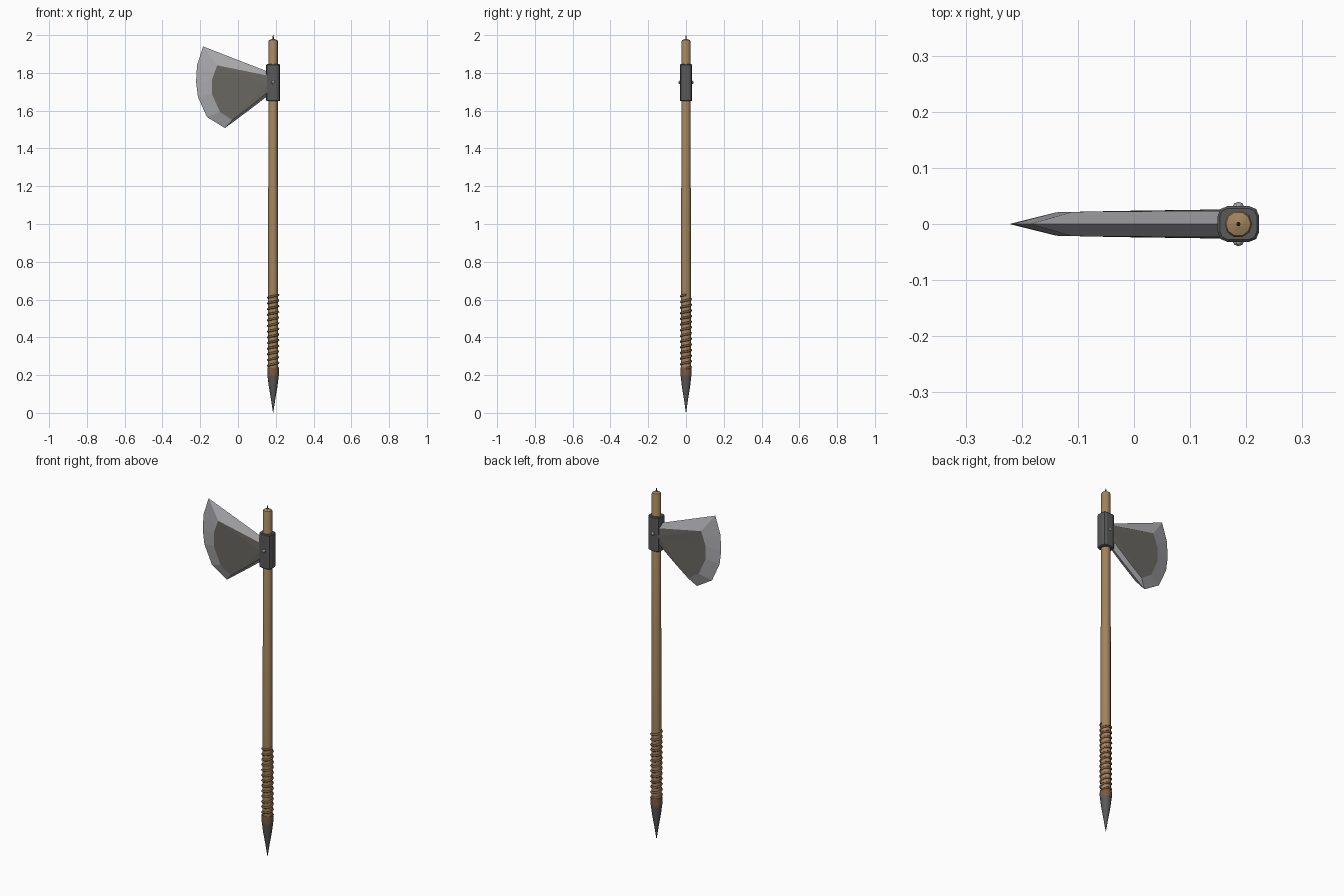
import bpy, bmesh, math

if "Cube" in bpy.data.objects:
    bpy.data.objects.remove(bpy.data.objects["Cube"])

AX = 0.186  # x of the shaft axis


def material(name, rgb):
    m = bpy.data.materials.new(name)
    m.diffuse_color = (*rgb, 1)
    m.use_nodes = True
    m.node_tree.nodes["Principled BSDF"].inputs["Base Color"].default_value = m.diffuse_color
    return m


WOOD = material("wood", (0.36, 0.23, 0.11))
LEATHER = material("leather", (0.20, 0.10, 0.05))
IRON = material("dark_iron", (0.10, 0.10, 0.10))
CHEEK = material("blade_iron", (0.14, 0.135, 0.12))
STEEL = material("honed_steel", (0.40, 0.40, 0.42))


def finish(name, bm, *mats):
    bmesh.ops.recalc_face_normals(bm, faces=bm.faces)
    me = bpy.data.meshes.new(name)
    bm.to_mesh(me)
    bm.free()
    for m in mats:
        me.materials.append(m)
    ob = bpy.data.objects.new(name, me)
    bpy.context.collection.objects.link(ob)
    return ob


def lathe(name, profile, mat, sides=10, smooth=True):
    """Revolve (radius, z) points around the shaft axis."""
    bm = bmesh.new()
    rings = []
    for r, z in profile:
        rings.append([bm.verts.new((AX + r * math.cos(2 * math.pi * i / sides),
                                    r * math.sin(2 * math.pi * i / sides), z))
                      for i in range(sides)])
    for a, b in zip(rings, rings[1:]):
        for i in range(sides):
            j = (i + 1) % sides
            bm.faces.new((a[i], a[j], b[j], b[i]))
    bm.faces.new(rings[0])
    bm.faces.new(rings[-1])
    ob = finish(name, bm, mat)
    if smooth:
        ob.data.shade_smooth()
        ob.data.set_sharp_from_angle(angle=math.radians(40))
    return ob


# Shaft, butt collar and spike
lathe("shaft", [(0.027, 0.2), (0.027, 0.64), (0.0265, 1.19), (0.0245, 1.2),
                (0.0245, 1.968), (0.022, 1.973), (0.004, 1.98)], WOOD)
lathe("top_pin", [(0.004, 1.97), (0.004, 1.99), (0.001, 2.0)], IRON, 6)
lathe("grip_collar", [(0.03, 0.195), (0.031, 0.215), (0.03, 0.24)], LEATHER)
lathe("butt_spike", [(0.0005, 0.0), (0.012, 0.075), (0.023, 0.14),
                     (0.029, 0.19), (0.03, 0.205)], IRON)

# Spiral leather wrap
TURNS, STEPS = 13, 10
cu = bpy.data.curves.new("grip_wrap", 'CURVE')
cu.dimensions = '3D'
cu.bevel_depth = 0.0065
cu.bevel_resolution = 1
cu.use_fill_caps = True
sp = cu.splines.new('POLY')
n = TURNS * STEPS
sp.points.add(n)
for i in range(n + 1):
    a = 2 * math.pi * i / STEPS
    sp.points[i].co = (AX + 0.0265 * math.cos(a), 0.0265 * math.sin(a),
                       0.235 + 0.39 * i / n, 1)
cu.materials.append(LEATHER)
bpy.context.collection.objects.link(bpy.data.objects.new("grip_wrap", cu))

# Socket around the shaft, with rounded edges
bm = bmesh.new()
bmesh.ops.create_cube(bm, size=1)
for v in bm.verts:
    v.co = (AX + v.co.x * 0.074, v.co.y * 0.064, 1.748 + v.co.z * 0.196)
upright = [e for e in bm.edges if abs(e.verts[0].co.z - e.verts[1].co.z) > 0.1]
bmesh.ops.bevel(bm, geom=upright, offset=0.018, segments=2, profile=0.5,
                affect='EDGES')
rim = [e for e in bm.edges if abs(e.verts[0].co.z - e.verts[1].co.z) < 0.01]
bmesh.ops.bevel(bm, geom=rim, offset=0.004, segments=1, affect='EDGES')
finish("socket", bm, IRON)

# Rivets on both sides
for s, side in ((-1, "front"), (1, "back")):
    bm = bmesh.new()
    bmesh.ops.create_uvsphere(bm, u_segments=8, v_segments=6, radius=0.01)
    for v in bm.verts:
        v.co = (AX + v.co.x, s * 0.031 + v.co.y * 0.85, 1.75 + v.co.z)
    finish("rivet_" + side, bm, STEEL)

# Blade: a central ridge outline and a raised cheek on each side
outer = [(0.16, 1.806), (-0.185, 1.94), (-0.217, 1.84), (-0.222, 1.751),
         (-0.212, 1.672), (-0.164, 1.566), (-0.069, 1.508), (0.055, 1.60),
         (0.16, 1.68)]
inner = [(0.16, 1.785), (-0.11, 1.84), (-0.125, 1.80), (-0.138, 1.762),
         (-0.138, 1.688), (-0.095, 1.593), (-0.03, 1.55), (0.06, 1.618),
         (0.16, 1.70)]
bm = bmesh.new()
ridge = [bm.verts.new((x, 0, z)) for x, z in outer]
for s in (-1, 1):
    cheek = [bm.verts.new((x, s * (0.0235 + 0.022 * min(0, x + 0.02)), z))
             for x, z in inner]
    hub = bm.verts.new((0.16, s * 0.026, 1.742))
    for i in range(len(outer) - 1):
        f = bm.faces.new((ridge[i], ridge[i + 1], cheek[i + 1], cheek[i]))
        f.material_index = 1
        bm.faces.new((cheek[i], cheek[i + 1], hub))
    bm.faces.new((ridge[0], cheek[0], hub, cheek[-1], ridge[-1]))
finish("axe_blade", bm, CHEEK, STEEL)
